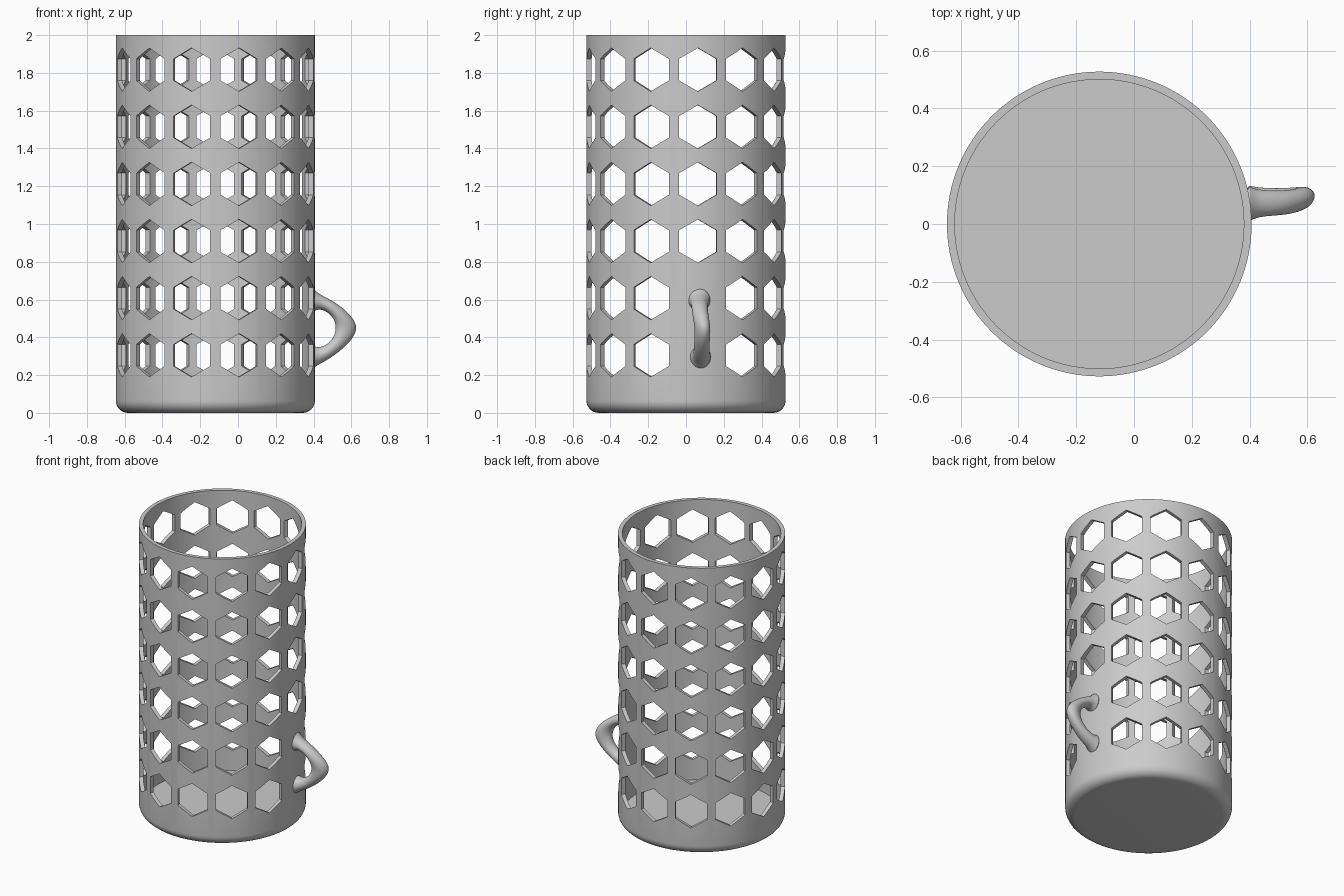
import bpy, bmesh, math
from mathutils import Vector, Matrix

cube = bpy.data.objects.get("Cube")
if cube:
    bpy.data.objects.remove(cube, do_unlink=True)

CENTRE_X = -0.12
OUTER, INNER, HEIGHT = 0.527, 0.50, 2.0
FLOOR, FILLET = 0.05, 0.065
COLUMNS, ROWS = 13, 6
HEX_RADIUS = 0.115

grey = bpy.data.materials.new("light grey")
grey.use_nodes = True
grey.diffuse_color = (0.6, 0.6, 0.6, 1)
grey.node_tree.nodes["Principled BSDF"].inputs["Base Color"].default_value = (0.6, 0.6, 0.6, 1)


def make_object(name, bm):
    bmesh.ops.recalc_face_normals(bm, faces=bm.faces)
    mesh = bpy.data.meshes.new(name)
    bm.to_mesh(mesh)
    bm.free()
    mesh.materials.append(grey)
    obj = bpy.data.objects.new(name, mesh)
    bpy.context.collection.objects.link(obj)
    return obj


def activate(obj):
    bpy.ops.object.select_all(action='DESELECT')
    obj.select_set(True)
    bpy.context.view_layer.objects.active = obj


# Cup wall: lathed profile with a rounded foot, then closed above and below the floor
profile = []
for i in range(9):
    a = math.radians(-90 + i * 90 / 8)
    profile.append((OUTER - FILLET + FILLET * math.cos(a), FILLET + FILLET * math.sin(a)))
profile += [(OUTER, HEIGHT), (INNER, HEIGHT), (INNER, FLOOR)]

bm = bmesh.new()
verts = [bm.verts.new((r, 0, z)) for r, z in profile]
edges = [bm.edges.new(pair) for pair in zip(verts, verts[1:])]
bmesh.ops.spin(bm, geom=verts + edges, cent=(0, 0, 0), axis=(0, 0, 1),
               angle=math.tau, steps=128)
bmesh.ops.remove_doubles(bm, verts=bm.verts, dist=1e-4)
bmesh.ops.holes_fill(bm, edges=[e for e in bm.edges if e.is_boundary], sides=0)
bmesh.ops.translate(bm, verts=bm.verts, vec=(CENTRE_X, 0, 0))
cup = make_object("cup_body", bm)

# Hexagonal cutters, leaving two places free behind the handle
bm = bmesh.new()
step = math.tau / COLUMNS
for row in range(ROWS):
    for col in range(COLUMNS):
        if col == 0 and row < 2:
            continue
        place = (Matrix.Translation((CENTRE_X, 0, 0.305 + row * 0.3024))
                 @ Matrix.Rotation(step / 4 + col * step, 4, 'Z')
                 @ Matrix.Translation((0.53, 0, 0))
                 @ Matrix.Rotation(math.pi / 2, 4, 'Y'))
        ring = [Vector((HEX_RADIUS * math.cos(k * math.pi / 3),
                        HEX_RADIUS * math.sin(k * math.pi / 3), 0)) for k in range(6)]
        near = [bm.verts.new(place @ (p - Vector((0, 0, 0.08)))) for p in ring]
        far = [bm.verts.new(place @ (p + Vector((0, 0, 0.08)))) for p in ring]
        bm.faces.new(near)
        bm.faces.new(far)
        for k in range(6):
            n = (k + 1) % 6
            bm.faces.new((near[k], near[n], far[n], far[k]))
cutter = make_object("hexagon_cutter", bm)
cutter.hide_render = True

activate(cup)
cut = cup.modifiers.new("hexagon_holes", 'BOOLEAN')
cut.operation = 'DIFFERENCE'
cut.solver = 'EXACT'
cut.object = cutter
bpy.ops.object.modifier_apply(modifier=cut.name)
bpy.data.objects.remove(cutter, do_unlink=True)
bpy.ops.object.shade_smooth_by_angle(angle=math.radians(30))

# Handle: oval sections, each given by outer x, z, inner x, z, middle y, half width
sections = [
    (0.388, 0.68, 0.388, 0.52, 0.070, 0.070),
    (0.41, 0.645, 0.405, 0.54, 0.070, 0.056),
    (0.45, 0.62, 0.44, 0.55, 0.072, 0.047),
    (0.52, 0.585, 0.485, 0.525, 0.072, 0.044),
    (0.60, 0.52, 0.51, 0.49, 0.074, 0.043),
    (0.645, 0.445, 0.517, 0.45, 0.080, 0.042),
    (0.585, 0.36, 0.508, 0.405, 0.082, 0.042),
    (0.50, 0.295, 0.48, 0.37, 0.082, 0.043),
    (0.45, 0.266, 0.44, 0.348, 0.082, 0.045),
    (0.41, 0.245, 0.405, 0.352, 0.078, 0.054),
    (0.388, 0.215, 0.388, 0.37, 0.072, 0.068),
]
SIDES = 12
bm = bmesh.new()
rings = []
for ox, oz, ix, iz, y, half in sections:
    outer, inner = Vector((ox, y, oz)), Vector((ix, y, iz))
    mid, reach = (outer + inner) / 2, (outer - inner) / 2
    rings.append([bm.verts.new(mid + reach * math.cos(k * math.tau / SIDES)
                               + Vector((0, half * math.sin(k * math.tau / SIDES), 0)))
                  for k in range(SIDES)])
for a, b in zip(rings, rings[1:]):
    for k in range(SIDES):
        n = (k + 1) % SIDES
        bm.faces.new((a[k], a[n], b[n], b[k]))
bm.faces.new(rings[0])
bm.faces.new(rings[-1])
# Lean the outer tip slightly to the back
for v in bm.verts:
    v.co.y += 0.02 * max(0, (v.co.x - 0.53) / 0.11)
handle = make_object("handle", bm)
subdivide = handle.modifiers.new("rounding", 'SUBSURF')
subdivide.levels = subdivide.render_levels = 2
activate(handle)
bpy.ops.object.shade_smooth()
